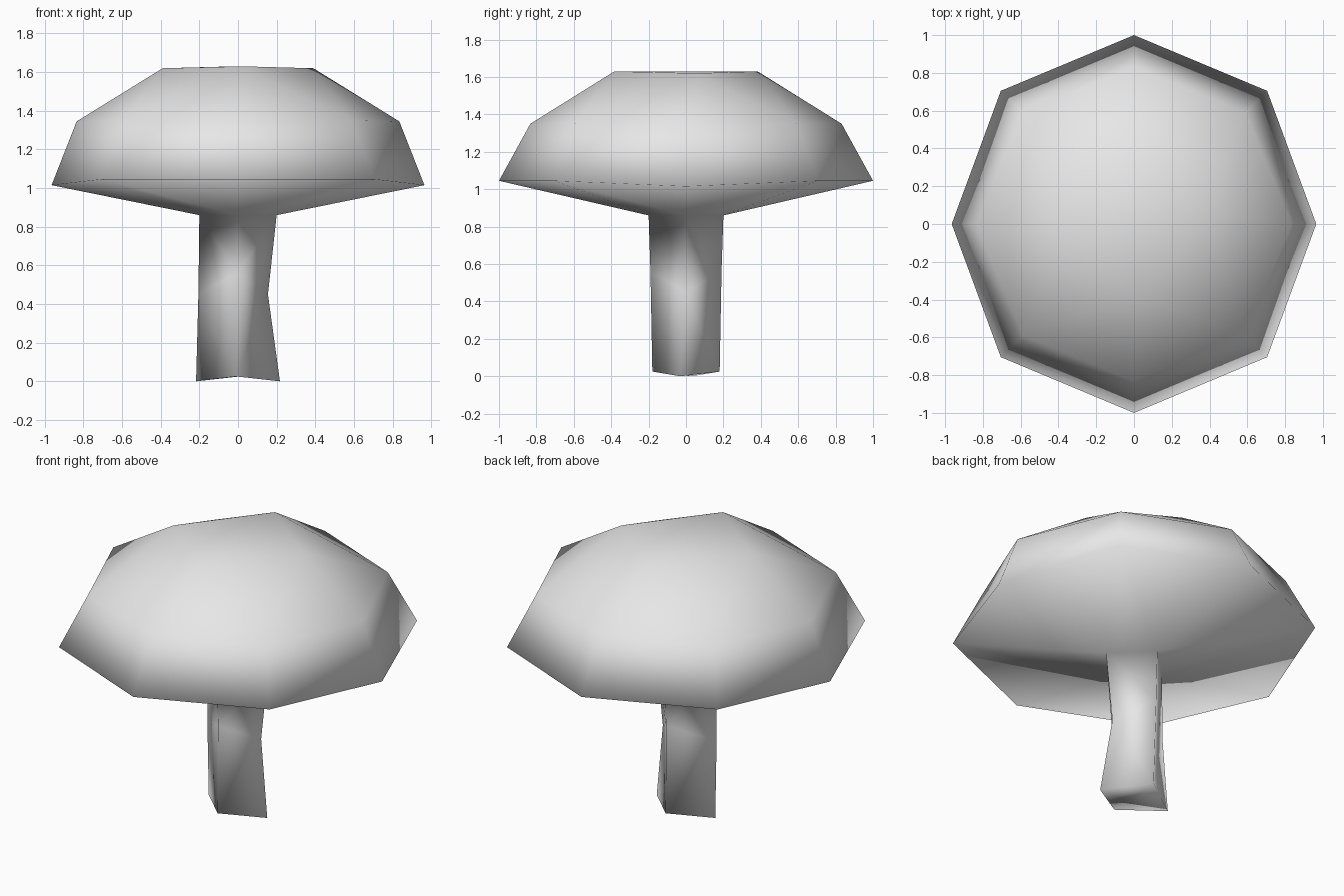
import bpy
import bmesh

cube = bpy.data.objects.get("Cube")
if cube:
    bpy.data.objects.remove(cube, do_unlink=True)

grey = bpy.data.materials.new("pale_grey")
grey.use_nodes = True
colour = (0.8, 0.8, 0.8, 1)
grey.diffuse_color = colour
grey.node_tree.nodes["Principled BSDF"].inputs["Base Color"].default_value = colour

bm = bmesh.new()


def octagon(rx, ry, diag, z_side, z):
    """Eight points, counter-clockwise from +x; the two side points have their own height."""
    pts = [(rx, 0), (diag, diag), (0, ry), (-diag, diag),
           (-rx, 0), (-diag, -diag), (0, -ry), (diag, -diag)]
    return [bm.verts.new((x, y, z_side if y == 0 else z)) for x, y in pts]


def diamond(a, b, za, zb):
    """Four points, counter-clockwise from +x, symmetric about the centre."""
    pts = [(*a, za), (*b, zb), (-a[0], -a[1], za), (-b[0], -b[1], zb)]
    return [bm.verts.new(p) for p in pts]


def join_equal(low, high):
    n = len(low)
    for i in range(n):
        j = (i + 1) % n
        bm.faces.new((low[i], low[j], high[j], high[i]))


def join_fan(four, eight):
    """Each inner corner fans to three outer points."""
    for i in range(4):
        corner, after = four[i], four[(i + 1) % 4]
        before, mid, nxt = eight[2 * i - 1], eight[2 * i], eight[2 * i + 1]
        bm.faces.new((corner, before, mid))
        bm.faces.new((corner, mid, nxt))
        bm.faces.new((corner, nxt, after))


# Stalk: four-sided, pinched on the left side
foot = diamond((0.217, -0.03), (0.01, 0.18), 0.0, 0.025)
waist = diamond((0.205, 0), (0, 0.19), 0.45, 0.56)
waist[0].co.x = 0.155
neck = diamond((0.2, 0), (0, 0.2), 0.86, 0.86)
join_equal(foot, waist)
join_equal(waist, neck)
bm.faces.new(foot)

# Cap: underside, rim, shoulder and small flat crown
rim = octagon(0.965, 1.0, 0.705, 1.015, 1.045)
shoulder = octagon(0.835, 0.832, 0.59, 1.345, 1.35)
crown = diamond((0.39, 0.06), (-0.02, 0.383), 1.62, 1.63)
join_fan(neck, rim)
join_equal(rim, shoulder)
join_fan(crown, shoulder)
bm.faces.new(crown)

bmesh.ops.triangulate(bm, faces=[f for f in bm.faces if len(f.verts) > 3])
bmesh.ops.recalc_face_normals(bm, faces=bm.faces)
for face in bm.faces:
    face.smooth = True

mesh = bpy.data.meshes.new("mushroom")
bm.to_mesh(mesh)
bm.free()
mesh.materials.append(grey)
mushroom = bpy.data.objects.new("mushroom", mesh)
bpy.context.collection.objects.link(mushroom)
